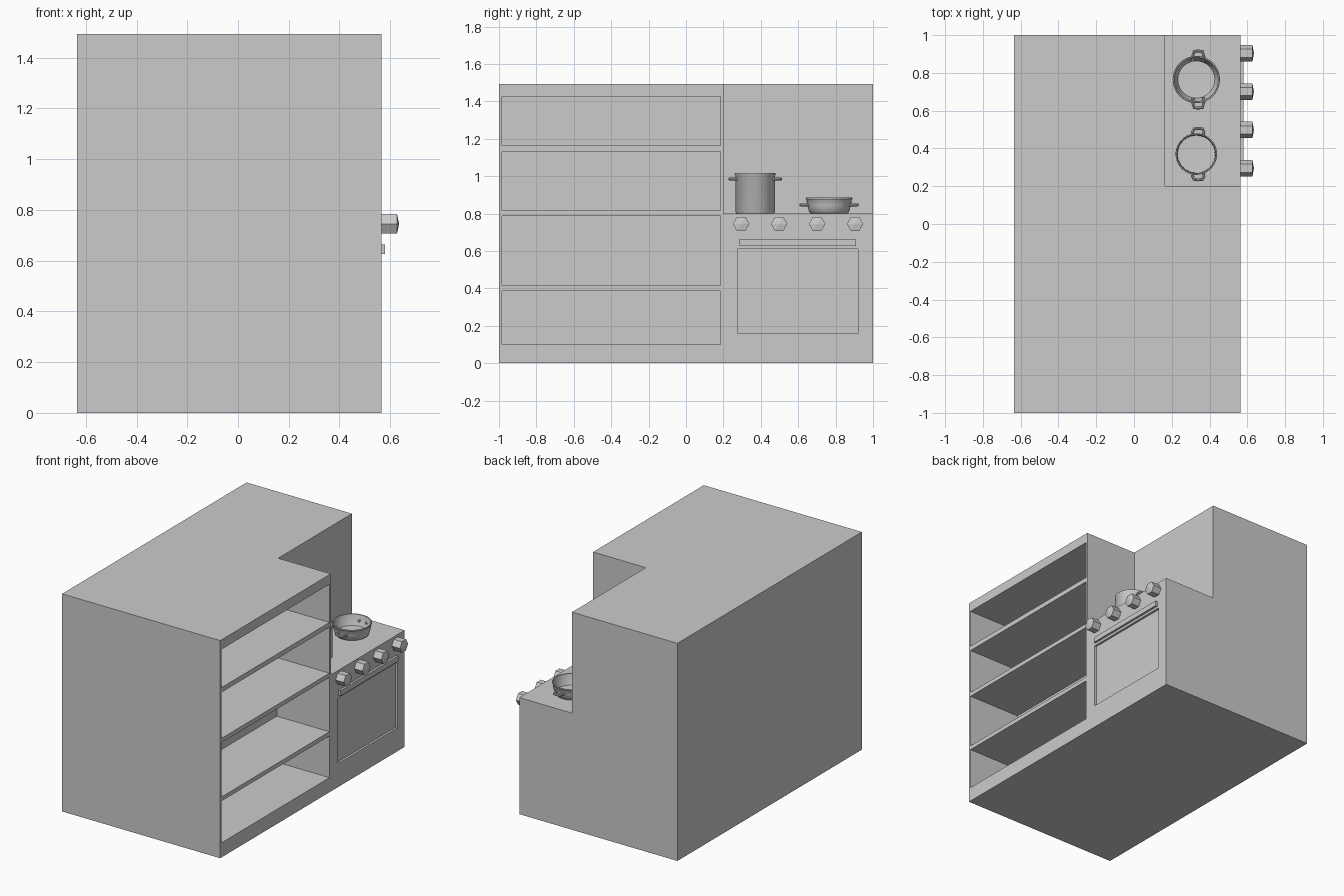
import bpy, math
from mathutils import Vector

if "Cube" in bpy.data.objects:
    bpy.data.objects.remove(bpy.data.objects["Cube"])


def box(name, x, y, z):
    """Box from (min, max) pairs."""
    bpy.ops.mesh.primitive_cube_add(size=1)
    o = bpy.context.object
    o.name = name
    for v in o.data.vertices:
        v.co = Vector([(a + b) / 2 + c * 2 * (b - a) / 2 for (a, b), c in zip((x, y, z), v.co)])
    return o


def cut(target, cutter):
    m = target.modifiers.new("cut", 'BOOLEAN')
    m.operation = 'DIFFERENCE'
    m.solver = 'EXACT'
    m.object = cutter
    bpy.ops.object.select_all(action='DESELECT')
    bpy.context.view_layer.objects.active = target
    target.select_set(True)
    bpy.ops.object.modifier_apply(modifier=m.name)
    bpy.data.objects.remove(cutter, do_unlink=True)


def lathe(name, profile, loc, n, rot=0.0):
    """Revolve (radius, height) points round z; zero radius makes a pole."""
    verts, rings, faces = [], [], []
    for r, z in profile:
        k = 1 if r == 0 else n
        rings.append([len(verts) + i for i in range(k)])
        for i in range(k):
            a = 2 * math.pi * i / n + rot
            verts.append((r * math.cos(a), r * math.sin(a), z))
    for p, q in zip(rings, rings[1:]):
        for i in range(n):
            j = (i + 1) % n
            f = [p[i % len(p)], p[j % len(p)], q[j % len(q)], q[i % len(q)]]
            faces.append(list(dict.fromkeys(f)))
    me = bpy.data.meshes.new(name)
    me.from_pydata(verts, [], faces)
    o = bpy.data.objects.new(name, me)
    bpy.context.collection.objects.link(o)
    o.location = loc
    return o


def lug(name, cx, cy, z, reach, side):
    """Small U-shaped pot handle."""
    path = [(-.027, .095), (-.030, .118), (-.022, reach - .008), (0, reach - .006),
            (.022, reach - .008), (.030, .118), (.027, .095)]
    cu = bpy.data.curves.new(name, 'CURVE')
    cu.dimensions = '3D'
    cu.bevel_depth = .008
    cu.bevel_resolution = 2
    cu.use_fill_caps = True
    s = cu.splines.new('POLY')
    s.points.add(len(path) - 1)
    for p, (x, y) in zip(s.points, path):
        p.co = (cx + x, cy + side * y, z, 1)
    o = bpy.data.objects.new(name, cu)
    bpy.context.collection.objects.link(o)
    bpy.ops.object.select_all(action='DESELECT')
    bpy.context.view_layer.objects.active = o
    o.select_set(True)
    bpy.ops.object.convert(target='MESH')
    bpy.ops.object.shade_smooth_by_angle(angle=math.radians(40))


FRONT, BACK = .565, .165

# Cabinet body with stove recess, shelf openings and sunken oven door
body = box("cabinet_body", (-.635, FRONT), (-1, 1), (0, 1.493))
cut(body, box("stove_cutter", (BACK, .8), (.2, 1.2), (.8, 1.7)))
for z in ((.10, .386), (.415, .788), (.817, 1.132), (1.165, 1.427)):
    cut(body, box("shelf_cutter", (BACK, .8), (-.985, .185), z))
cut(body, box("door_cutter", (FRONT - .015, .8), (.275, .92), (.16, .61)))

# Oven door handle
box("oven_handle", (FRONT - .005, .58), (.285, .91), (.627, .663))

# Six-sided knobs
for i in range(4):
    k = lathe(f"knob_{i + 1}", [(0, 0), (.044, 0), (.044, .067), (0, .075)],
              (FRONT - .005, .295 + .203 * i, .745), 6, math.pi / 2)
    k.rotation_euler = (0, math.pi / 2, 0)

# Pots: outer wall, rolled rim, inner wall
pots = {
    "tall_pot": (.37, .985, .142, [(0, 0), (.100, 0), (.106, .008), (.106, .205), (.110, .210),
                                   (.109, .218), (.104, .218), (.100, .205), (.098, .016), (0, .012)]),
    "shallow_pan": (.765, .847, .157, [(0, 0), (.096, 0), (.106, .008), (.117, .045), (.121, .075),
                                       (.125, .079), (.123, .085), (.117, .084), (.110, .045),
                                       (.098, .014), (0, .011)]),
}
for name, (y, hz, reach, profile) in pots.items():
    o = lathe(name, profile, (.33, y, .8), 40)
    bpy.ops.object.select_all(action='DESELECT')
    bpy.context.view_layer.objects.active = o
    o.select_set(True)
    bpy.ops.object.shade_smooth_by_angle(angle=math.radians(50))
    for side, tag in ((-1, "front"), (1, "back")):
        lug(f"{name}_{tag}_handle", .34, y, hz, reach, side)
